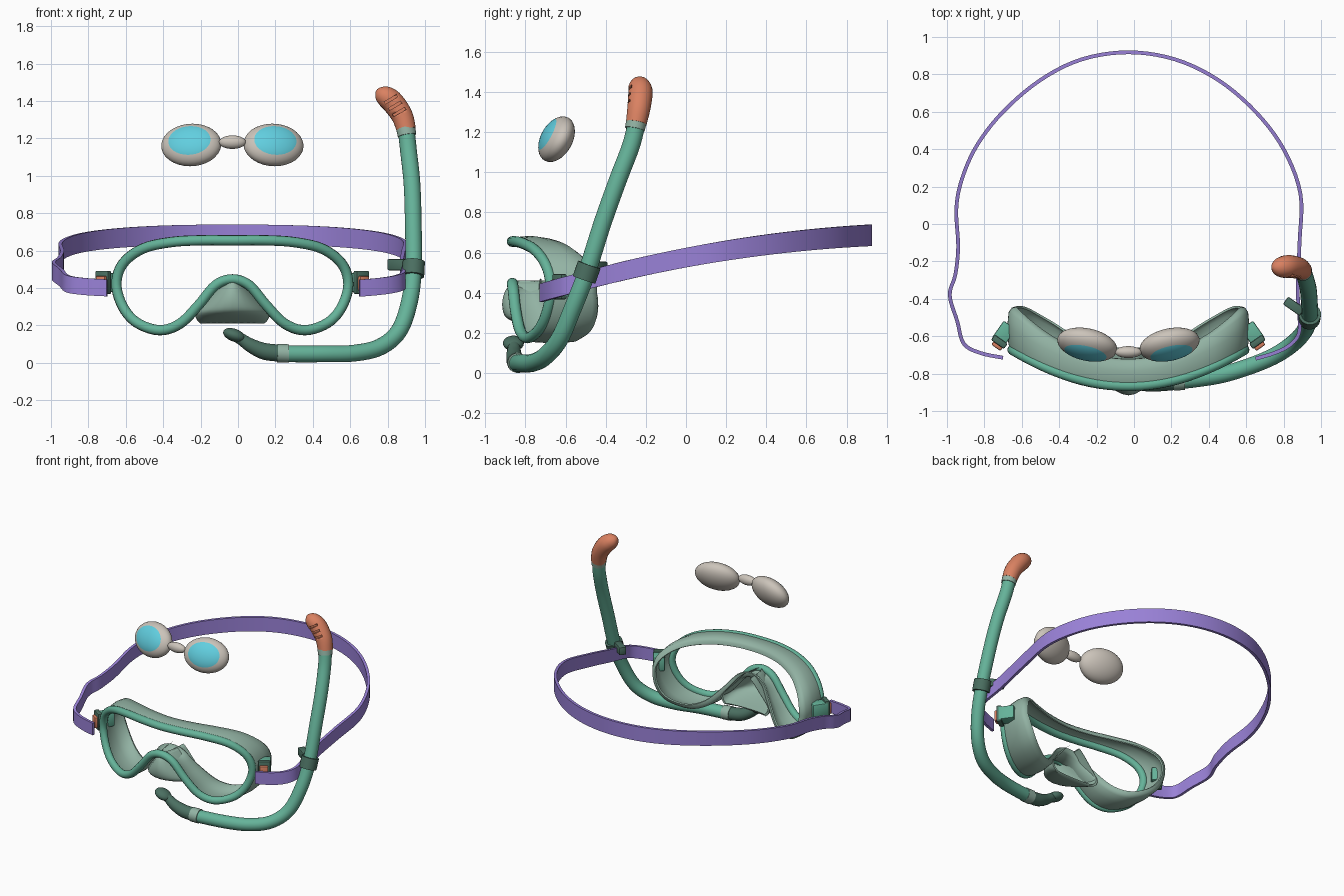
import bpy, bmesh, math
from mathutils import Vector, Matrix, Euler

if "Cube" in bpy.data.objects:
    bpy.data.objects.remove(bpy.data.objects["Cube"], do_unlink=True)

MID = -0.03  # symmetry line of mask, goggles and buckles


def material(name, rgb):
    m = bpy.data.materials.new(name)
    m.use_nodes = True
    m.diffuse_color = (*rgb, 1)
    m.node_tree.nodes["Principled BSDF"].inputs["Base Color"].default_value = (*rgb, 1)
    return m


GREEN = material("sea green", (0.13, 0.45, 0.32))
SKIRT = material("pale green", (0.29, 0.45, 0.37))
DARK = material("dark green", (0.07, 0.16, 0.12))
PURPLE = material("purple", (0.32, 0.22, 0.68))
ORANGE = material("coral", (0.70, 0.22, 0.12))
GREY = material("warm grey", (0.60, 0.55, 0.49))
CYAN = material("cyan", (0.12, 0.62, 0.74))


def finish(name, bm, *mats, angle=45):
    bmesh.ops.recalc_face_normals(bm, faces=bm.faces)
    mesh = bpy.data.meshes.new(name)
    bm.to_mesh(mesh)
    bm.free()
    for m in mats:
        mesh.materials.append(m)
    for p in mesh.polygons:
        p.use_smooth = True
    mesh.set_sharp_from_angle(angle=math.radians(angle))
    ob = bpy.data.objects.new(name, mesh)
    bpy.context.collection.objects.link(ob)
    return ob


def spline(pts, steps=6, closed=False):
    """Smooth curve through points of any dimension."""
    pts = [Vector(p) for p in pts]
    n = len(pts)
    get = (lambda i: pts[i % n]) if closed else (lambda i: pts[max(0, min(n - 1, i))])
    out = []
    for i in range(n if closed else n - 1):
        a, b, c, d = (get(i + k) for k in (-1, 0, 1, 2))
        for s in range(steps):
            t = s / steps
            out.append(0.5 * (2 * b + (c - a) * t + (2 * a - 5 * b + 4 * c - d) * t * t
                              + (3 * b - a - 3 * c + d) * t ** 3))
    return out if closed else out + [pts[-1]]


def loft(name, rings, mat, wrap=False, angle=45):
    bm = bmesh.new()
    vs = [[bm.verts.new(p) for p in ring] for ring in rings]
    m = len(vs[0])
    for i in range(len(vs) if wrap else len(vs) - 1):
        a, b = vs[i], vs[(i + 1) % len(vs)]
        for j in range(m):
            k = (j + 1) % m
            bm.faces.new((a[j], a[k], b[k], b[j]))
    if not wrap:
        bm.faces.new(vs[0])
        bm.faces.new(vs[-1])
    return finish(name, bm, mat, angle=angle)


def tube(name, pts, mat, steps=6, sides=20):
    """Round tube through (x, y, z, radius) points."""
    path = spline([Vector(p) for p in pts], steps)
    pos = [p.to_3d() for p in path]
    rings, side, last = [], None, None
    for i, p in enumerate(pos):
        tan = (pos[min(i + 1, len(pos) - 1)] - pos[max(i - 1, 0)]).normalized()
        if side is None:
            side = tan.orthogonal().normalized()
        else:
            side = last.rotation_difference(tan) @ side
        last = tan
        other = tan.cross(side)
        r = path[i][3]
        rings.append([p + r * (math.cos(a) * side + math.sin(a) * other)
                      for a in (math.tau * k / sides for k in range(sides))])
    return loft(name, rings, mat)


def box(name, loc, size, mat, rot=(0, 0, 0), bevel=0.008):
    bm = bmesh.new()
    bmesh.ops.create_cube(bm, size=1, matrix=Matrix.Diagonal((*size, 1)))
    if bevel:
        bmesh.ops.bevel(bm, geom=bm.edges[:], offset=bevel, segments=2, profile=0.5, affect='EDGES')
    bm.transform(Matrix.Translation(loc) @ Euler(rot).to_matrix().to_4x4())
    return finish(name, bm, mat, angle=35)


def ellipsoid(name, matrix, mats, paint=None):
    bm = bmesh.new()
    bmesh.ops.create_uvsphere(bm, u_segments=32, v_segments=20, radius=1)
    for f in bm.faces:
        if paint and paint(f.calc_center_median()):
            f.material_index = 1
    bm.transform(matrix)
    return finish(name, bm, *mats, angle=60)


# Mask outline: half of the front shape as (offset from middle, height), mirrored
half = [(0, 0.655), (0.17, 0.655), (0.33, 0.645), (0.48, 0.61), (0.585, 0.53), (0.62, 0.42),
        (0.585, 0.30), (0.51, 0.215), (0.39, 0.175), (0.28, 0.21), (0.18, 0.31), (0.09, 0.415), (0, 0.447)]
outline = spline(half + [(-x, z) for x, z in half[-2:0:-1]], 5, closed=True)
count = len(outline)
frame_rings, skirt_rings = [], []
# Skirt wall section: (depth fraction, outward offset), outside then inside
wall = [(0, 0.012), (0.15, 0.022), (0.55, 0.028), (0.88, 0.02), (0.98, 0.004), (1, -0.02),
        (0.95, -0.024), (0.88, 0.004), (0.55, 0.014), (0.15, 0.008), (0, -0.012)]
for i, p in enumerate(outline):
    tan = (outline[(i + 1) % count] - outline[i - 1]).normalized()
    out = Vector((-tan.y, 0, tan.x))
    front = -0.865 + 0.5 * p.x ** 2
    back = -0.72 + 0.72 * p.x ** 2 + 0.35 * max(0, 0.4 - p.y)
    base = Vector((MID + p.x, 0, p.y))
    frame_rings.append([base + Vector((0, front + 0.028 * math.sin(a), 0)) + out * 0.027 * math.cos(a)
                        for a in (math.tau * k / 14 for k in range(14))])
    skirt_rings.append([base + Vector((0, front + (back - front) * t, 0)) + out * o for t, o in wall])
loft("mask_frame", frame_rings, GREEN, wrap=True)
loft("mask_skirt", skirt_rings, SKIRT, wrap=True, angle=60)

# Nose pocket: rounded shell below the arch, rows of (height, half width, front y)
rows = spline([(0.45, 0.05, -0.86), (0.42, 0.08, -0.895), (0.36, 0.13, -0.915), (0.30, 0.18, -0.91),
               (0.265, 0.20, -0.88), (0.23, 0.19, -0.78), (0.21, 0.17, -0.69)], 3)
BACK = -0.66
nose = []
for z, w, yf in rows:
    arc = [math.pi * (k / 14 - 0.5) for k in range(15)]
    outer = [Vector((MID + w * math.sin(a), BACK + (yf - BACK) * math.cos(a), z)) for a in arc]
    inner = [Vector((MID + (w - 0.012) * math.sin(a), BACK + (yf + 0.012 - BACK) * math.cos(a), z + 0.01))
             for a in reversed(arc)]
    nose.append(outer + inner)
loft("nose_pocket", nose, SKIRT, angle=60)

# Strap buckles on both sides
for side, s in (("left", 1), ("right", -1)):
    turn = (0, 0, s * math.radians(35))
    box(side + "_buckle", (MID + s * 0.665, -0.585, 0.43), (0.08, 0.11, 0.10), GREEN, turn)
    box(side + "_buckle_plate", (MID + s * 0.69, -0.63, 0.43), (0.085, 0.035, 0.125), DARK, turn)
    box(side + "_buckle_button", (MID + s * 0.70, -0.65, 0.425), (0.06, 0.03, 0.08), ORANGE, turn)

# Head strap: upright ribbon following the head, rising towards the back
plan = [(-0.70, -0.715), (-0.82, -0.69), (-0.91, -0.64), (-0.945, -0.52), (-0.985, -0.38), (-0.955, -0.27),
        (-0.94, -0.12), (-0.95, 0.08), (-0.92, 0.24), (-0.84, 0.42), (-0.70, 0.60), (-0.50, 0.77),
        (-0.28, 0.88), (-0.03, 0.918), (0.22, 0.88), (0.45, 0.77), (0.65, 0.60), (0.80, 0.40),
        (0.89, 0.16), (0.885, -0.1), (0.875, -0.35), (0.885, -0.5), (0.88, -0.59), (0.83, -0.65),
        (0.75, -0.69), (0.65, -0.72)]
path = spline(plan, 5)
ribbon = []
for i, p in enumerate(path):
    tan = (path[min(i + 1, len(path) - 1)] - path[max(i - 1, 0)]).normalized()
    n = Vector((-tan.y, tan.x, 0)) * 0.01
    z = 0.575 + 0.19 * p.y - 0.075 * p.y ** 2
    h = Vector((0, 0, 0.049 + 0.005 * p.y))
    c = Vector((p.x, p.y, z))
    ribbon.append([c + n + h, c - n + h, c - n - h, c + n - h])
loft("head_strap", ribbon, PURPLE, angle=40)

# Snorkel: main tube, collars, mouthpiece and clip
R = 0.045
tube("snorkel_tube", [(0.24, -0.84, 0.048, R), (0.45, -0.81, 0.048, R), (0.62, -0.76, 0.052, R),
                      (0.76, -0.70, 0.085, R), (0.86, -0.63, 0.17, R), (0.915, -0.565, 0.32, R),
                      (0.938, -0.495, 0.5, R), (0.937, -0.415, 0.75, R), (0.93, -0.34, 0.96, R),
                      (0.912, -0.275, 1.13, R), (0.90, -0.247, 1.24, R)], GREEN)
tube("lower_collar", [(0.21, -0.842, 0.052, 0.05), (0.27, -0.838, 0.05, 0.05)], SKIRT, steps=1)
tube("upper_collar", [(0.904, -0.255, 1.215, 0.05), (0.897, -0.247, 1.255, 0.052)], SKIRT, steps=1)
tube("mouthpiece", [(0.22, -0.842, 0.052, 0.046), (0.14, -0.85, 0.062, 0.045), (0.07, -0.857, 0.092, 0.038),
                    (0.02, -0.857, 0.125, 0.032), (-0.02, -0.86, 0.15, 0.032)], DARK)
ellipsoid("mouthpiece_flange", Matrix.Translation((-0.02, -0.86, 0.148))
          @ Matrix.Rotation(math.radians(20), 4, 'Y') @ Matrix.Diagonal((0.062, 0.052, 0.034, 1)), [DARK])
tube("snorkel_clip", [(0.936, -0.508, 0.465, 0.06), (0.94, -0.482, 0.54, 0.06)], DARK, steps=1)
box("clip_arm", (0.855, -0.44, 0.525), (0.11, 0.05, 0.06), DARK, (0, 0, math.radians(-35)))

# Snorkel cap: bent rounded tip with three vent slots
cap = tube("snorkel_cap", [(0.90, -0.248, 1.245, 0.052), (0.878, -0.235, 1.32, 0.058),
                           (0.83, -0.227, 1.39, 0.061), (0.795, -0.23, 1.42, 0.058),
                           (0.765, -0.233, 1.437, 0.046), (0.745, -0.235, 1.447, 0.026),
                           (0.737, -0.236, 1.45, 0.006)], ORANGE, steps=4)
for k in (-1, 0, 1):
    cutter = box("slot_cutter", (0.84 - 0.022 * k, -0.285, 1.375 + 0.034 * k), (0.075, 0.05, 0.014), ORANGE,
                 (0, math.radians(-30), 0), bevel=0)
    cutter.hide_render = True
    mod = cap.modifiers.new("slot", 'BOOLEAN')
    mod.object = cutter
    mod.solver = 'EXACT'
    bpy.context.view_layer.objects.active = cap
    bpy.ops.object.modifier_apply(modifier=mod.name)
    bpy.data.objects.remove(cutter, do_unlink=True)

# Swim goggles: two tilted pods with painted lens fronts, joined by a bridge
for side, s in (("left", 1), ("right", -1)):
    pose = (Matrix.Translation((MID + s * 0.22, -0.645, 1.165)) @ Matrix.Rotation(math.radians(s * 12), 4, 'Z')
            @ Matrix.Rotation(math.radians(-27), 4, 'X') @ Matrix.Diagonal((0.163, 0.075, 0.122, 1))
            @ Matrix.Rotation(math.radians(90), 4, 'X'))
    ellipsoid(side + "_goggle", pose, [GREY, CYAN], lambda c: c.z > 0.68)
ellipsoid("goggle_bridge", Matrix.Translation((MID, -0.685, 1.18)) @ Matrix.Diagonal((0.072, 0.032, 0.036, 1)), [GREY])
